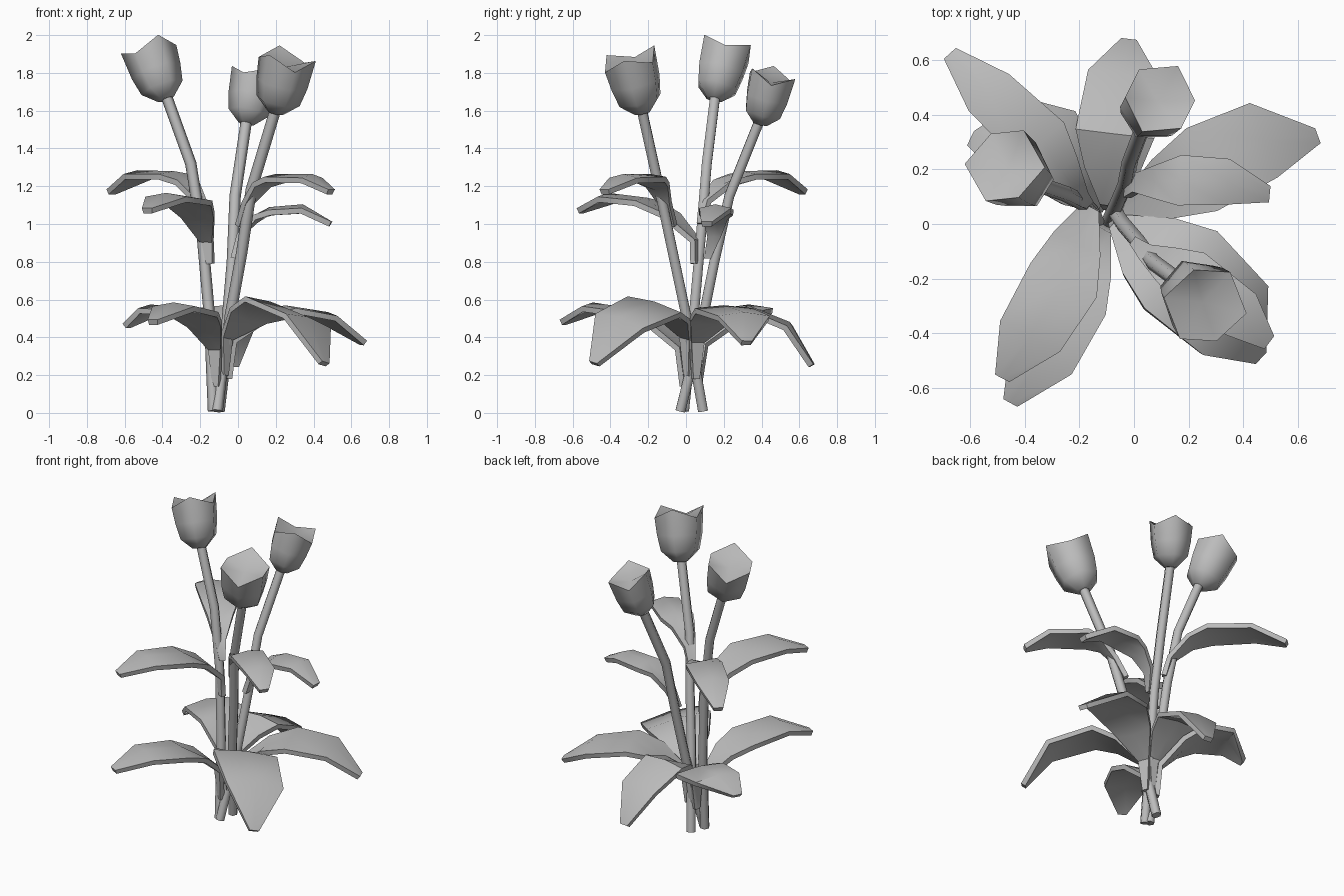
import bpy, bmesh, math
from mathutils import Vector

if "Cube" in bpy.data.objects:
    bpy.data.objects.remove(bpy.data.objects["Cube"])

grey = bpy.data.materials.new("plain_grey")
grey.diffuse_color = (0.5, 0.5, 0.5, 1)
grey.use_nodes = True
grey.node_tree.nodes["Principled BSDF"].inputs["Base Color"].default_value = grey.diffuse_color
UP = Vector((0, 0, 1))


def finish(name, bm, angle=35):
    bmesh.ops.recalc_face_normals(bm, faces=bm.faces)
    me = bpy.data.meshes.new(name)
    bm.to_mesh(me)
    bm.free()
    me.materials.append(grey)
    ob = bpy.data.objects.new(name, me)
    bpy.context.collection.objects.link(ob)
    bpy.ops.object.select_all(action='DESELECT')
    ob.select_set(True)
    bpy.context.view_layer.objects.active = ob
    if angle:
        bpy.ops.object.shade_smooth_by_angle(angle=math.radians(angle))
    return ob


def bridge(bm, a, b):
    n = len(a)
    for i in range(n):
        bm.faces.new((a[i], a[(i + 1) % n], b[(i + 1) % n], b[i]))


# six-sided stem swept along a path
def stem(name, pts, r=0.03):
    bm = bmesh.new()
    pts = [Vector(p) for p in pts]
    rings = []
    for i, p in enumerate(pts):
        d = (pts[min(i + 1, len(pts) - 1)] - pts[max(i - 1, 0)]).normalized()
        u = Vector((0, 1, 0)).cross(d).normalized()
        v = d.cross(u)
        rings.append([bm.verts.new(p + r * (u * math.cos(k * math.pi / 3) + v * math.sin(k * math.pi / 3)))
                      for k in range(6)])
    for a, b in zip(rings, rings[1:]):
        bridge(bm, a, b)
    bm.faces.new(rings[0])
    bm.faces.new(rings[-1])
    finish(name, bm, 65)


# six-sided tulip cup with a jagged rim and a shallow dish inside
def flower(name, base, top, size=1.0, phase=0.0, odd=1):
    bm = bmesh.new()
    base = Vector(base)
    axis = (Vector(top) - base).normalized()
    u = Vector((0, 1, 0)).cross(axis).normalized()
    v = axis.cross(u)

    def ring(r, h, tooth=0.0):
        out = []
        for k in range(6):
            a = phase + k * math.pi / 3
            hh = h + (tooth if k % 2 == odd else 0)
            out.append(bm.verts.new(base + size * (axis * hh + r * (u * math.cos(a) + v * math.sin(a)))))
        return out
    rings = [ring(0.045, -0.01), ring(0.115, 0.055), ring(0.135, 0.15), ring(0.146, 0.25, 0.055)]
    bm.faces.new(rings[0])
    for a, b in zip(rings, rings[1:]):
        bridge(bm, a, b)
    c = bm.verts.new(base + axis * 0.235 * size)
    for k in range(6):
        bm.faces.new((rings[-1][k], rings[-1][(k + 1) % 6], c))
    finish(name, bm, 63)


# arching leaf: narrow stalk, broad blade, small blunt tip
def leaf(name, root, mid, far, tip, size=1.0, roll=0.0, drop=0.2):
    root, mid, far, tip = map(Vector, (root, mid, far, tip))
    foot = root.lerp(Vector((-0.1, 0.03, root.z)), 0.3) - UP * drop
    shoulder = root.lerp(mid, 0.5) + UP * 0.035
    path = [(foot, 0.035, 0), (root, 0.07, 0), (shoulder, 0.2 * size, 0.02),
            (mid, 0.28 * size, -0.015), (far, 0.25 * size, -0.02), (tip, 0.055, 0)]
    d = tip - root
    side = Vector((d.y, -d.x, 0)).normalized()
    bm = bmesh.new()
    rows = []
    for p, w, sag in path:
        s = (side + UP * roll) * (w / 2)
        rows.append([bm.verts.new(q) for q in (p - s, p - UP * sag, p + s)])
    for a, b in zip(rows, rows[1:]):
        for i in range(2):
            bm.faces.new((a[i], a[i + 1], b[i + 1], b[i]))
    ob = finish(name, bm, 0)
    m = ob.modifiers.new("thickness", 'SOLIDIFY')
    m.thickness = 0.03
    m.offset = 0
    bpy.ops.object.modifier_apply(modifier="thickness")
    bpy.ops.object.shade_smooth_by_angle(angle=math.radians(45))


# stems
stem("left_stem", [(-0.13, -0.01, 0.01), (-0.15, 0.04, 0.5), (-0.19, 0.08, 0.95),
                   (-0.25, 0.11, 1.32), (-0.38, 0.155, 1.68)])
stem("back_stem", [(-0.11, -0.03, 0.01), (-0.06, 0.08, 0.45), (-0.03, 0.15, 0.8),
                   (-0.015, 0.23, 1.15), (0.045, 0.39, 1.55)])
stem("front_stem", [(-0.1, 0.09, 0.01), (-0.04, 0.0, 0.52), (0.02, -0.07, 0.85),
                    (0.07, -0.14, 1.18), (0.2, -0.235, 1.61)])

# flowers
flower("left_flower", (-0.385, 0.15, 1.67), (-0.475, 0.215, 1.93), 1.0)
flower("back_flower", (0.045, 0.395, 1.54), (0.105, 0.47, 1.83), 0.93)
flower("front_flower", (0.2, -0.23, 1.6), (0.262, -0.3, 1.88), 1.04, -0.15, odd=0)

# low leaves
leaf("low_leaf_front_left", (-0.12, -0.03, 0.34), (-0.23, -0.27, 0.52), (-0.34, -0.49, 0.55), (-0.45, -0.65, 0.48))
leaf("low_leaf_front_right", (-0.06, 0.0, 0.4), (0.17, -0.17, 0.56), (0.365, -0.35, 0.475), (0.455, -0.485, 0.26),
     1.38, roll=0.22)
leaf("low_leaf_left", (-0.13, 0.08, 0.36), (-0.29, 0.27, 0.53), (-0.46, 0.33, 0.54), (-0.59, 0.31, 0.46), 1.15)
leaf("low_leaf_back", (-0.09, 0.08, 0.4), (-0.07, 0.33, 0.54), (-0.04, 0.54, 0.45), (-0.02, 0.665, 0.25), 1.03)
leaf("low_leaf_right", (-0.03, 0.06, 0.38), (0.25, 0.2, 0.54), (0.47, 0.305, 0.5), (0.665, 0.32, 0.37), 1.15)

# high leaves
leaf("high_leaf_front_left", (-0.165, 0.05, 0.91), (-0.26, -0.21, 1.11), (-0.38, -0.41, 1.13), (-0.48, -0.56, 1.07),
     0.97, drop=0.12)
leaf("high_leaf_front_right", (0.05, -0.11, 1.11), (0.2, -0.19, 1.235), (0.39, -0.33, 1.23), (0.49, -0.43, 1.17),
     0.72, drop=0.12)
leaf("high_leaf_right", (0.01, 0.15, 0.94), (0.17, 0.16, 1.06), (0.34, 0.155, 1.07), (0.49, 0.11, 1.0),
     0.65, drop=0.12)
leaf("high_leaf_back_left", (-0.2, 0.1, 1.12), (-0.34, 0.3, 1.25), (-0.53, 0.48, 1.25), (-0.67, 0.62, 1.17),
     0.78, drop=0.12)
